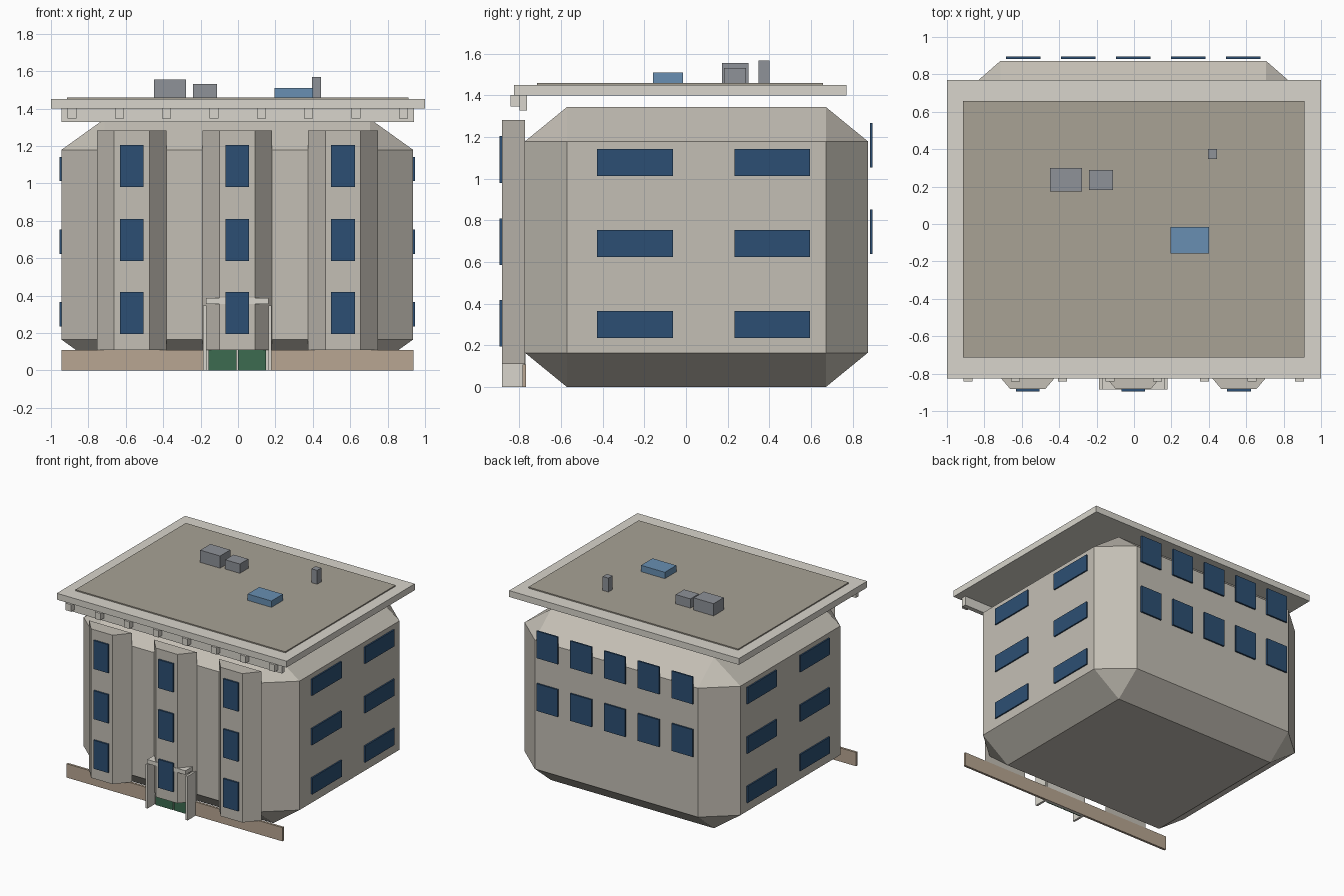
import bpy, bmesh

if "Cube" in bpy.data.objects:
    bpy.data.objects.remove(bpy.data.objects["Cube"])

def mat(name, hexcol):
    m = bpy.data.materials.new(name)
    rgb = [int(hexcol[i:i + 2], 16) / 255 for i in (0, 2, 4)]
    m.diffuse_color = [((c + 0.055) / 1.055) ** 2.4 for c in rgb] + [1]
    m.use_nodes = True
    m.node_tree.nodes["Principled BSDF"].inputs["Base Color"].default_value = m.diffuse_color
    return m

WALL = mat("wall", "C4BFB5")
TRIM = mat("trim", "D8D5CC")
DECK = mat("deck", "A8A295")
PLINTH = mat("plinth", "B8A692")
GLASS = mat("glass", "2C4F73")
DOOR = mat("door", "3C6B50")
METAL = mat("metal", "8E9298")
SKY = mat("skylight", "688FB2")

def finish(name, bm, m):
    bmesh.ops.recalc_face_normals(bm, faces=bm.faces)
    me = bpy.data.meshes.new(name)
    bm.to_mesh(me)
    bm.free()
    me.materials.append(m)
    ob = bpy.data.objects.new(name, me)
    bpy.context.collection.objects.link(ob)
    return ob

def box(name, x, y, z, m):
    """Box from (min, max) ranges."""
    bm = bmesh.new()
    bmesh.ops.create_cube(bm, size=1)
    for v in bm.verts:
        v.co = [r[0] if c < 0 else r[1] for c, r in zip(v.co, (x, y, z))]
    return finish(name, bm, m)

def prism(name, profile, z0, z1, m):
    """Vertical extrusion of an xy profile."""
    bm = bmesh.new()
    f = bm.faces.new([bm.verts.new((x, y, z0)) for x, y in profile])
    top = bmesh.ops.extrude_face_region(bm, geom=[f])["geom"]
    for v in top:
        if isinstance(v, bmesh.types.BMVert):
            v.co.z = z1
    return finish(name, bm, m)

# Main body: cube with every edge chamfered, stretched to size
bm = bmesh.new()
bmesh.ops.create_cube(bm, size=1)
bmesh.ops.bevel(bm, geom=bm.edges[:], offset=0.1225, segments=1,
                affect='EDGES', offset_type='OFFSET')
for v in bm.verts:
    v.co = (v.co.x * 1.88 - 0.004, v.co.y * 1.645 + 0.05, (v.co.z + 0.5) * 1.344)
finish("building_body", bm, WALL)

FRONT = -0.773   # front wall plane
BAY = -0.882     # bay front plane

# Half-hexagon bays with three windows each
for i, cx in enumerate((-0.568, -0.004, 0.561)):
    prism(f"bay_{i}", [(cx - 0.187, FRONT), (cx - 0.094, BAY),
                       (cx + 0.094, BAY), (cx + 0.187, FRONT)], 0.11, 1.282, WALL)
    for j, z in enumerate((0.307, 0.697, 1.092)):
        box(f"bay_window_{i}_{j}", (cx - 0.064, cx + 0.064), (-0.895, BAY + 0.002),
            (z - 0.112, z + 0.112), GLASS)

# Side windows, both sides
for s, side in ((1, "right"), (-1, "left")):
    xs = sorted((s * 0.934 - 0.004, s * 0.951 - 0.004))
    for i, y in enumerate((-0.244, 0.414)):
        for j, z in enumerate((0.300, 0.688, 1.077)):
            box(f"{side}_window_{i}_{j}", xs, (y - 0.182, y + 0.182),
                (z - 0.065, z + 0.065), GLASS)

# Back windows, two rows of five
for i in range(5):
    cx = -0.592 + 0.294 * i
    for j, z in enumerate((0.745, 1.16)):
        box(f"back_window_{i}_{j}", (cx - 0.093, cx + 0.093), (0.882, 0.895),
            (z - 0.107, z + 0.107), GLASS)

# Front plinth strip
box("plinth", (-0.943, 0.937), (-0.785, -0.767), (0, 0.108), PLINTH)

# Entrance: doors, side walls, canopy
box("door_left", (-0.158, -0.007), (-0.80, -0.775), (0, 0.20), DOOR)
box("door_right", (0.001, 0.150), (-0.80, -0.775), (0, 0.20), DOOR)
box("door_surround", (-0.172, 0.165), (-0.79, -0.77), (0, 0.22), TRIM)
for s in (-1, 1):
    xs = sorted((s * 0.183 - 0.003, s * 0.166 - 0.003))
    box("entrance_wall_" + ("left" if s < 0 else "right"), xs, (-0.884, FRONT), (0, 0.347), TRIM)
box("entrance_canopy", (-0.17, 0.163), (-0.886, FRONT), (0.355, 0.387), TRIM)

# Roof slab, deck, fascia and brackets
box("roof_slab", (-1, 1), (-0.825, 0.77), (1.40, 1.45), TRIM)
box("roof_deck", (-0.915, 0.912), (-0.715, 0.658), (1.445, 1.459), DECK)
box("fascia", (-0.945, 0.941), (-0.798, -0.763), (1.327, 1.402), TRIM)
for i in range(8):
    cx = -0.887 + 0.253 * i
    box(f"bracket_{i}", (cx - 0.024, cx + 0.024), (-0.841, -0.79), (1.347, 1.402), TRIM)

# Rooftop equipment
box("air_unit_large", (-0.45, -0.277), (0.173, 0.300), (1.455, 1.555), METAL)
box("air_unit_small", (-0.24, -0.112), (0.183, 0.288), (1.455, 1.532), METAL)
box("vent_stack", (0.395, 0.445), (0.348, 0.400), (1.455, 1.568), METAL)
box("skylight", (0.195, 0.402), (-0.158, -0.015), (1.455, 1.509), SKY)
